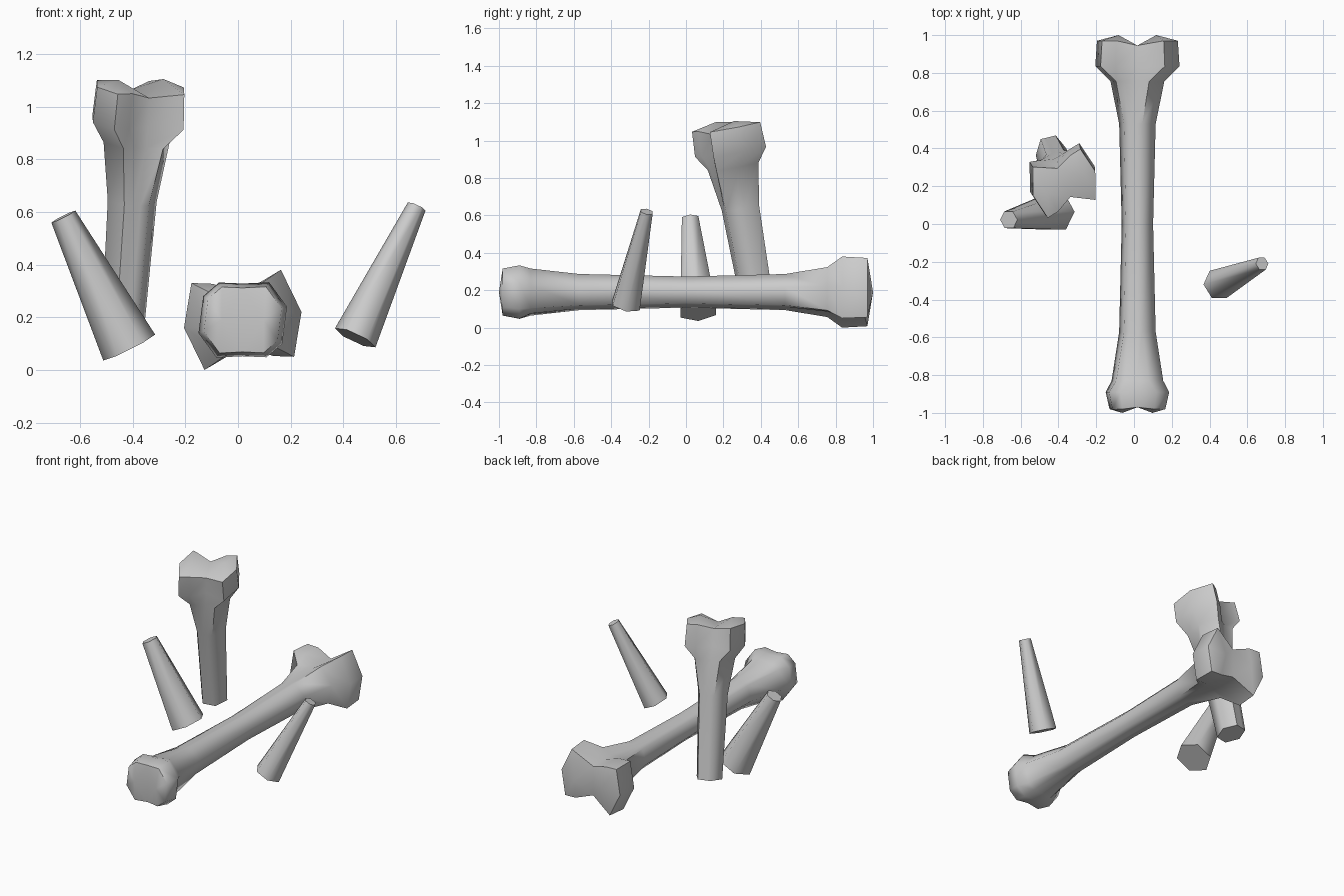
import bpy, bmesh
from math import cos, sin, radians
from mathutils import Matrix, Vector

if "Cube" in bpy.data.objects:
    bpy.data.objects.remove(bpy.data.objects["Cube"])

# Half outlines of the two bone ends; the other half is the same turned 180 degrees
BIG = [(.145, .19), (.223, .03), (.195, -.14), (.115, -.137), (0, -.1)]
SMALL = [(.1, .143), (.168, .05), (.15, -.09), (.09, -.142), (0, -.138)]


def hexagon(r):
    # Six-sided shaft with two extra points along one edge to match the end outlines
    a, b, c, na = [Vector((r * cos(radians(d)), r * sin(radians(d)))) for d in (75, 15, -45, -105)]
    return [a, b, c, c.lerp(na, .33), c.lerp(na, .67)]


def ring(r, t=0.0, head=BIG, k=1.0):
    half = [h.lerp(Vector(p) * k, t) for h, p in zip(hexagon(r), head)]
    return half + [-p for p in half]


def finish(name, bm, matrix):
    bmesh.ops.recalc_face_normals(bm, faces=bm.faces[:])
    me = bpy.data.meshes.new(name)
    bm.to_mesh(me)
    bm.free()
    me.transform(matrix)
    ob = bpy.data.objects.new(name, me)
    bpy.context.collection.objects.link(ob)
    bpy.context.view_layer.objects.active = ob
    ob.select_set(True)
    bpy.ops.object.shade_smooth_by_angle(angle=radians(62))
    ob.select_set(False)


def knuckle_cap(bm, loop, y, tip, spread):
    # Two rounded lobes with a groove between them
    mid = bm.verts.new((0, (loop[4].co.y + loop[9].co.y) / 2, 0))
    for s, ids in ((1, (9, 0, 1, 2, 3, 4)), (-1, (4, 5, 6, 7, 8, 9))):
        top = bm.verts.new((s * spread, tip, 0))
        vs = [loop[i] for i in ids] + [mid]
        for p, q in zip(vs, vs[1:] + vs[:1]):
            bm.faces.new((p, q, top))


def bone(name, rings, matrix, big_tip, small_tip=None):
    bm = bmesh.new()
    loops = [[bm.verts.new((p.x, y, p.y)) for p in pts] for y, pts in rings]
    for a, b in zip(loops, loops[1:]):
        for i in range(10):
            j = (i + 1) % 10
            bm.faces.new((a[i], a[j], b[j], b[i]))
    # groove dips into each knuckle end
    for i in (4, 9):
        loops[-1][i].co.y -= .025
        if small_tip:
            loops[0][i].co.y += .01
    knuckle_cap(bm, loops[-1], 0, big_tip, .1)
    if small_tip:
        knuckle_cap(bm, loops[0], 0, small_tip, .08)
    else:
        bm.faces.new(loops[0])
    finish(name, bm, matrix)


def upper(k):
    return [(0, ring(.086)), (.53, ring(.1)), (.755, ring(.115, .28, BIG, k)),
            (.835, ring(.1, 1, BIG, k)), (.97, ring(.1, 1, BIG, k * .96))]


# Whole bone lying along y
lower = [(-.98, ring(.1, 1, SMALL, .88)), (-.89, ring(.1, 1, SMALL)),
         (-.83, ring(.13, .5, SMALL, .88)), (-.57, ring(.1))]
bone("long_bone", lower + upper(1), Matrix.Translation((.018, 0, .19)), 1.0, -1.0)

# Broken half bone standing at the back
base, head = Vector((-.44, .383, .12)), Vector((-.37, .215, 1.07))
tilt = Vector((0, 0, 1)).rotation_difference(head - base).to_matrix().to_4x4()
stand = (Matrix.Translation(base) @ tilt @ Matrix.Diagonal((.95, 1.06, 1, 1))
         @ Matrix.Rotation(radians(27), 4, 'Z') @ Matrix.Rotation(radians(90), 4, 'X'))
bone("broken_bone", upper(.85), stand, 1.0)


# Tapered bone spikes
def spike(name, a, b, r1, r2):
    a, b = Vector(a), Vector(b)
    z = (b - a).normalized()
    y = Vector((0, 1, 0))
    y = (y - z * y.dot(z)).normalized()
    x = y.cross(z)
    m = Matrix((x, y, z)).transposed().to_4x4()
    bm = bmesh.new()
    loops = [[bm.verts.new((r * cos(radians(60 * i + 0)), r * sin(radians(60 * i)), h))
              for i in range(6)] for r, h in ((r1, 0), (r2, (b - a).length))]
    for i in range(6):
        j = (i + 1) % 6
        bm.faces.new((loops[0][i], loops[0][j], loops[1][j], loops[1][i]))
    for l in loops:
        bm.faces.new(l)
    finish(name, bm, Matrix.Translation(a) @ m)


spike("left_spike", (-.413, .065, .085), (-.663, .022, .582), .11, .051)
spike("right_spike", (.445, -.32, .122), (.678, -.21, .62), .085, .037)
